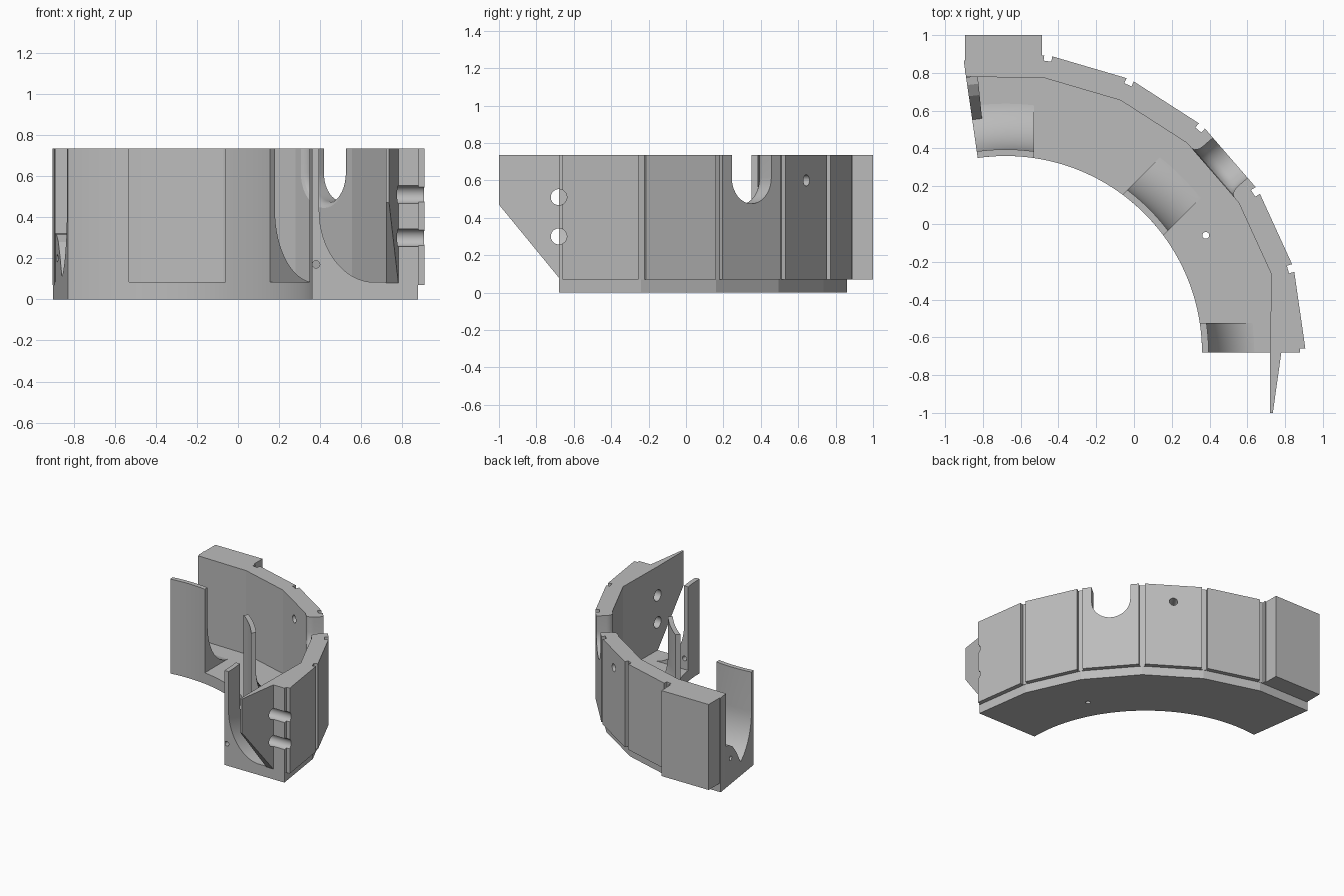
import bpy, bmesh
from math import sin, cos, pi, radians, sqrt
from mathutils import Matrix, Vector

if "Cube" in bpy.data.objects:
    bpy.data.objects.remove(bpy.data.objects["Cube"])

CENTRE = -0.68          # x and y of the arc centre
STEP = 16.36            # degrees per outer panel
END = 6 * STEP
TOP, FLOOR = 0.735, 0.085

grey = bpy.data.materials.new("plain grey")
grey.use_nodes = True
grey.diffuse_color = (0.5, 0.5, 0.5, 1)
grey.node_tree.nodes["Principled BSDF"].inputs["Base Color"].default_value = (0.5, 0.5, 0.5, 1)


def polar(r, deg):
    a = radians(deg)
    return (CENTRE + r * cos(a), CENTRE + r * sin(a))


def loft(name, rings):
    """Closed solid through matching rings of points."""
    bm = bmesh.new()
    loops = [[bm.verts.new(p) for p in ring] for ring in rings]
    n = len(loops[0])
    for a, b in zip(loops, loops[1:]):
        for i in range(n):
            j = (i + 1) % n
            bm.faces.new((a[i], a[j], b[j], b[i]))
    bm.faces.new(loops[0])
    bm.faces.new(loops[-1])
    bmesh.ops.recalc_face_normals(bm, faces=bm.faces)
    return finish(name, bm)


def finish(name, bm):
    mesh = bpy.data.meshes.new(name)
    bm.to_mesh(mesh)
    bm.free()
    mesh.materials.append(grey)
    obj = bpy.data.objects.new(name, mesh)
    bpy.context.collection.objects.link(obj)
    return obj


def prism(name, outline, z0, z1):
    return loft(name, [[(x, y, z) for x, y in outline] for z in (z0, z1)])


def drill(point, direction, radius, length):
    bm = bmesh.new()
    turn = Vector(direction).to_track_quat('Z', 'Y').to_matrix().to_4x4()
    bmesh.ops.create_cone(bm, cap_ends=True, segments=32, radius1=radius, radius2=radius,
                          depth=length, matrix=Matrix.Translation(point) @ turn)
    return finish("drill", bm)


def combine(obj, cutters, operation='DIFFERENCE'):
    """Bake booleans into the object; the cutters stay until removed."""
    for c in cutters:
        c.hide_render = True
        m = obj.modifiers.new("cut", 'BOOLEAN')
        m.operation, m.solver, m.object = operation, 'EXACT', c
    bpy.context.view_layer.update()
    graph = bpy.context.evaluated_depsgraph_get()
    mesh = bpy.data.meshes.new_from_object(obj.evaluated_get(graph))
    obj.modifiers.clear()
    obj.data = mesh


def remove(objs):
    for o in objs:
        bpy.data.objects.remove(o)


def radial_box(deg, r0, r1, half):
    """Rectangle in plan, aligned with a radius."""
    a = radians(deg)
    t = Vector((-sin(a), cos(a))) * half
    p, q = Vector(polar(r0, deg)), Vector(polar(r1, deg))
    return [tuple(v) for v in (p - t, q - t, q + t, p + t)]


# Floor with round inner edge and faceted outer edge
inner_arc = [polar(1.04, END * i / 48) for i in range(49)]
floor = prism("floor", inner_arc + [polar(1.556, STEP * i) for i in range(6, -1, -1)], 0, FLOOR)
cut = [drill((0.38, -0.06, 0.05), (0, 0, 1), 0.018, 0.3)]
combine(floor, cut)
remove(cut)

# Faceted outer wall
outer = [polar(1.59, STEP * i) for i in range(6)] + [polar(1.56, END)]
inside = [polar(1.475, END)] + [polar(1.467, STEP * i) for i in range(5, 0, -1)] + [polar(1.40, 0)]
wall = prism("outer_wall", outer + inside, 0.07, TOP)

grooves = [prism("groove", radial_box(STEP * i, 1.558, 1.7, 0.021), -0.1, 1) for i in range(6)]


# Flared U-shaped slot through the third panel
def slot_ring(r, half):
    a = radians(2.5 * STEP)
    across = [(half, 1.0)] + [(half * cos(pi * k / 20), 0.615 - half * sin(pi * k / 20))
                              for k in range(21)] + [(-half, 1.0)]
    x, y = polar(r, 2.5 * STEP)
    return [(x - sin(a) * s, y + cos(a) * s, z) for s, z in across]


flare = [(1.45 + 0.055 * t / 6, 0.14 + 0.035 * (1 - sqrt(1 - (1 - t / 6) ** 2))) for t in range(7)]
slot = loft("slot", [slot_ring(r, w) for r, w in [(1.38, 0.175)] + flare + [(1.7, 0.14)]])

bolt_xy = polar(1.52, 3.5 * STEP)
bolt = drill((*bolt_xy, 0.6), (cos(radians(3.5 * STEP)), sin(radians(3.5 * STEP)), 0), 0.03, 0.4)
pins = [drill((0.8, CENTRE, z), (1, 0, 0), 0.043, 0.5) for z in (0.3, 0.51)]
combine(wall, grooves + [slot, bolt] + pins)

# Tapered joining fin at the front end
fin = loft("joining_fin", [
    [(0.72, y, z0), (x1, y, z0), (x1, y, TOP), (0.72, y, TOP)]
    for y, x1, z0 in ((CENTRE, 0.78, 0.08), (-1, 0.735, 0.47))])
combine(fin, pins)
remove(grooves + [slot, bolt] + pins)

# Thick block on the back panel
prism("back_block", [(-0.895, 0.8), (-0.488, 0.8), (-0.488, 1), (-0.895, 1)], 0.07, TOP)

# Inner wall pieces: thin wall that sweeps into the floor with a big fillet
RUN, RISE = 0.27, 0.35
section = [(1.04, 0.08), (1.04, TOP), (1.075, TOP)]
section += [(1.075 + RUN * (1 - cos(pi * k / 32)), 0.083 + RISE * (1 - sin(pi * k / 32)))
            for k in range(17)] + [(1.345, 0.08)]


def inner_piece(name, a0, a1, clip):
    steps = 14
    rings = []
    for i in range(steps + 1):
        a = a0 + (a1 - a0) * i / steps
        rings.append([(*polar(r, a), z) for r, z in section])
    piece = loft(name, rings)
    box = prism("clip", clip, -0.5, 1.5)
    combine(piece, [box], 'INTERSECT')
    remove([box])
    return piece


inner_piece("left_inner_wall", 76, END, [(-1.5, 0), (-0.53, 0), (-0.53, 1.2), (-1.5, 1.2)])
inner_piece("middle_inner_wall", 34, 56, radial_box(45, 0.8, 1.6, 0.152))
front = inner_piece("front_inner_wall", 0, 11, [(0, -1.2), (1.2, -1.2), (1.2, -0.525), (0, -0.525)])
cut = [drill((0.38, -0.6, 0.17), (0, 1, 0), 0.018, 0.6)]
combine(front, cut)
remove(cut)

# Sloped stop on the floor at the back end
ramp = [(1.225, 0.08), (1.26, 0.13), (1.31, 0.21), (1.37, 0.28), (1.43, 0.315), (1.472, 0.32), (1.472, 0.08)]
stop = loft("end_stop", [[(*polar(r, a), z) for r, z in ramp] for a in (END, END - 2.4)])
cut = [drill((*polar(1.4, END - 1), 0.2), (1, 0.14, 0), 0.018, 0.3)]
combine(stop, cut)
remove(cut)

# Smooth the round surfaces, keep the facets crisp
for o in bpy.context.view_layer.objects:
    o.select_set(False)
parts = [o for o in bpy.context.collection.objects if o.type == 'MESH' and grey.name in o.data.materials]
for o in parts:
    o.select_set(True)
bpy.context.view_layer.objects.active = floor
bpy.ops.object.shade_smooth_by_angle(angle=radians(14))
